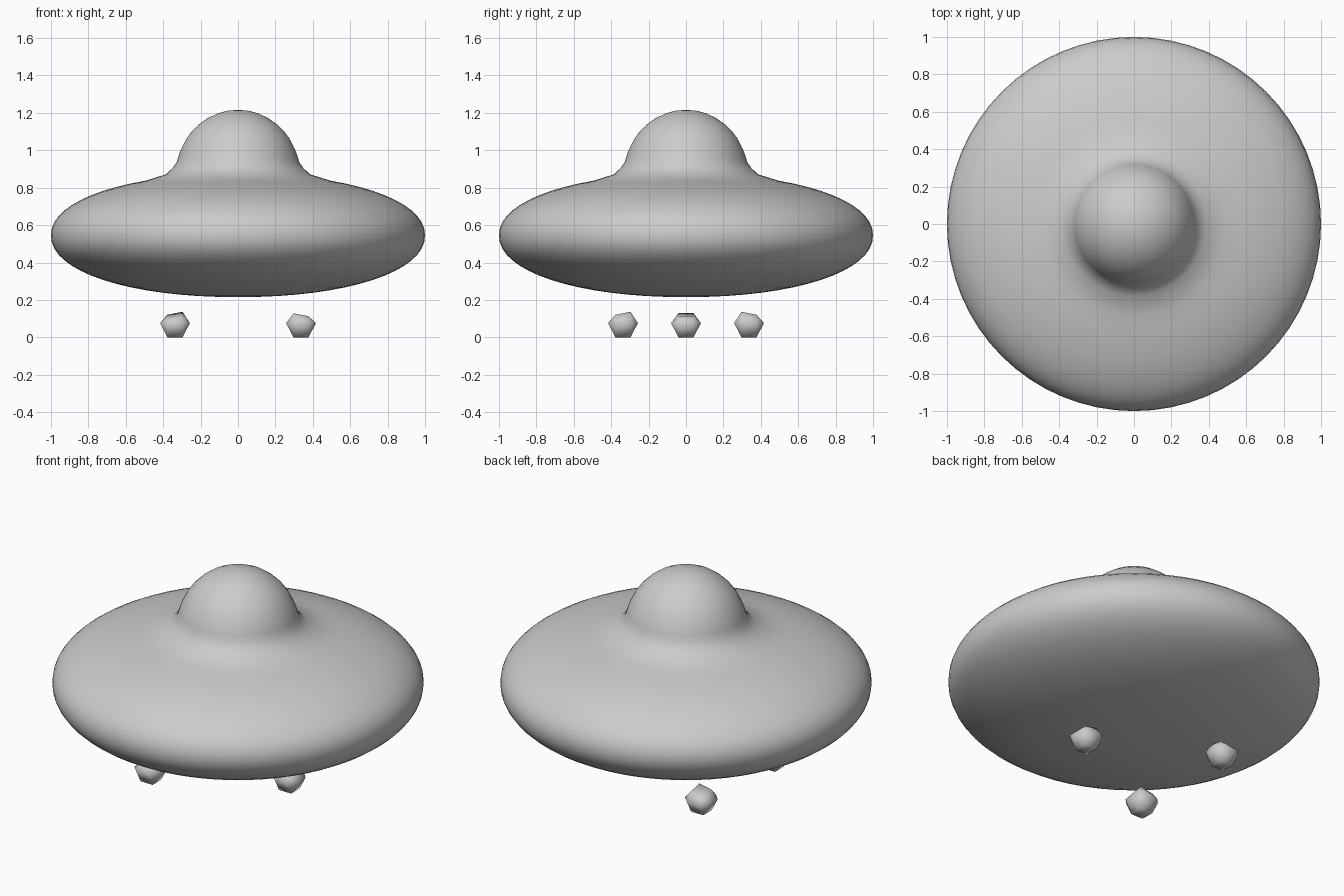
import bpy, bmesh, math

if "Cube" in bpy.data.objects:
    bpy.data.objects.remove(bpy.data.objects["Cube"])


def make_object(name, bm):
    bmesh.ops.recalc_face_normals(bm, faces=bm.faces)
    mesh = bpy.data.meshes.new(name)
    bm.to_mesh(mesh)
    bm.free()
    mesh.shade_smooth()
    obj = bpy.data.objects.new(name, mesh)
    bpy.context.collection.objects.link(obj)
    return obj


def lathe(name, profile, steps):
    bm = bmesh.new()
    verts = [bm.verts.new((r, 0, z)) for r, z in profile]
    edges = [bm.edges.new(pair) for pair in zip(verts, verts[1:])]
    bmesh.ops.spin(bm, geom=verts + edges, cent=(0, 0, 0), axis=(0, 0, 1),
                   angle=math.tau, steps=steps)
    bmesh.ops.remove_doubles(bm, verts=bm.verts, dist=1e-4)
    return make_object(name, bm)


# Saucer hull flowing through a soft collar into the dome
power, half_height, mid_z = 2 / 2.12, 0.33, 0.545
hull = []
for i in range(33):
    a = -math.pi / 2 + math.pi * i / 32
    r = max(math.cos(a), 0) ** power
    z = mid_z + math.copysign(abs(math.sin(a)) ** power, a) * half_height
    if a < 0 or r > 0.44:
        hull.append((r, z))
dome = [(0.385, 0.872), (0.35, 0.905), (0.328, 0.935), (0.318, 0.97),
        (0.305, 1.005), (0.28, 1.055), (0.25, 1.098), (0.21, 1.138),
        (0.165, 1.17), (0.11, 1.197), (0.055, 1.212), (0, 1.216)]
lathe("saucer_body", hull + dome, 64)


# Small faceted landing feet hovering under the hull
def foot(name, cx, cy):
    bm = bmesh.new()
    s, w = 0.04, 0.08
    square = [(s, -s), (s, s), (-s, s), (-s, -s)]
    octagon = [(w, -s), (w, s), (s, w), (-s, w), (-w, s), (-w, -s), (-s, -w), (s, -w)]
    for x, y in square:
        bm.verts.new((cx + x, cy + y, 0))
        # top leans up towards the hull centre
        lean = -0.2 * (x * cx + y * cy) / 0.34
        bm.verts.new((cx + x, cy + y, 0.121 + lean))
    for x, y in octagon:
        bm.verts.new((cx + x, cy + y, 0.076))
    bmesh.ops.convex_hull(bm, input=bm.verts)
    make_object(name, bm)


foot("right_foot", 0.337, 0)
foot("front_left_foot", -0.337, -0.337)
foot("back_left_foot", -0.337, 0.337)
